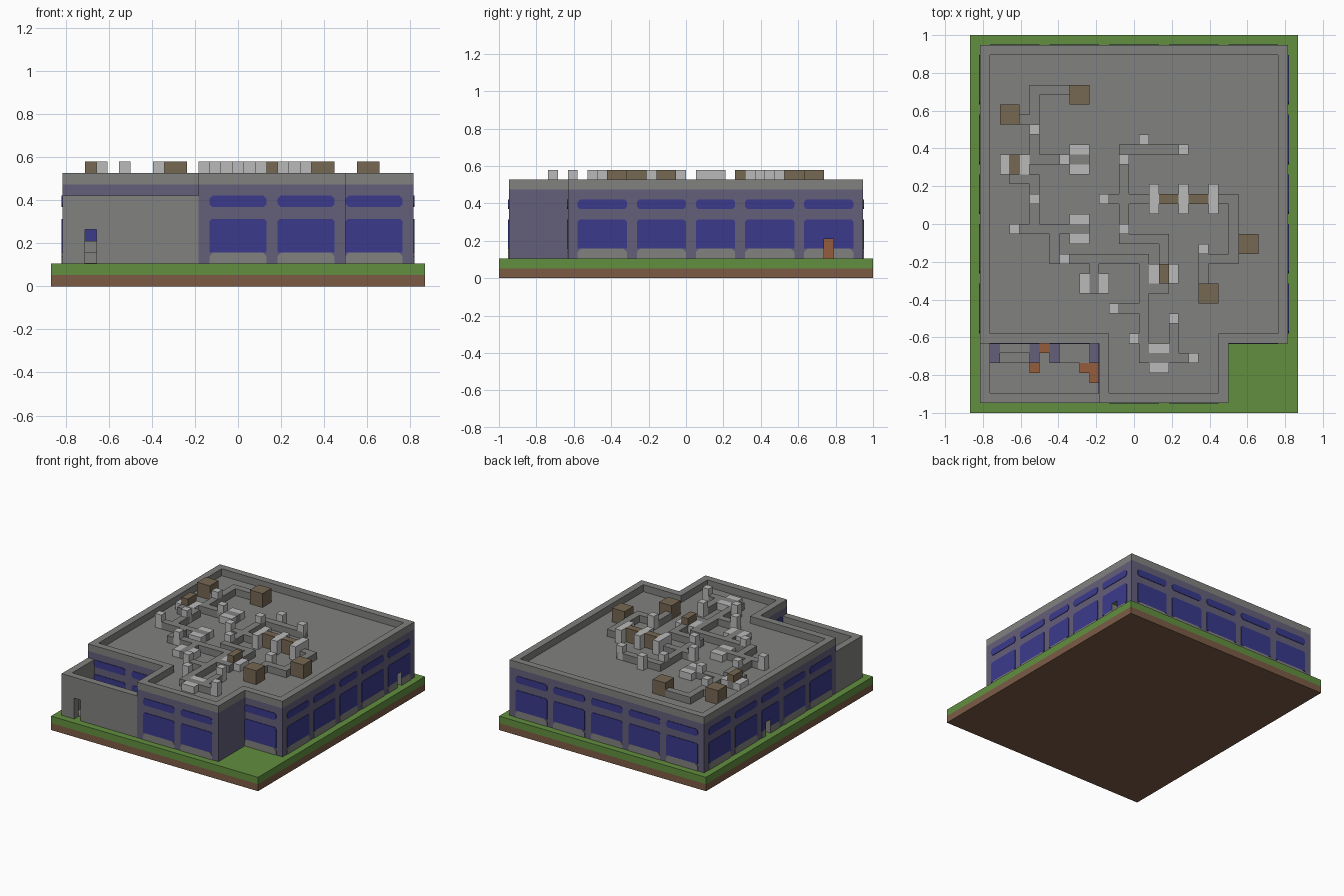
import bpy, bmesh
from mathutils import Vector

cube = bpy.data.objects.get("Cube")
if cube:
    bpy.data.objects.remove(cube, do_unlink=True)

U = 2 / 38                       # one block of the model
NX, NY = 33, 38                  # plot size in blocks


def material(name, r, g, b):
    m = bpy.data.materials.new(name)
    m.use_nodes = True
    m.diffuse_color = (r, g, b, 1)
    m.node_tree.nodes["Principled BSDF"].inputs["Base Color"].default_value = (r, g, b, 1)
    return m


concrete = material("concrete grey", .22, .22, .215)
grass = material("grass green", .12, .275, .05)
soil = material("soil brown", .2, .105, .06)
glass = material("window blue", .042, .042, .265)
cladding = material("facade purple grey", .127, .114, .19)
metal = material("light metal", .49, .49, .49)
crate = material("vent brown", .18, .137, .086)
wood = material("door brown", .3, .11, .045)


def place(x, y, z):
    return Vector(((x - NX / 2) * U, (y - NY / 2) * U, z * U))


def finish(name, bm, *mats):
    bmesh.ops.recalc_face_normals(bm, faces=bm.faces)
    mesh = bpy.data.meshes.new(name)
    bm.to_mesh(mesh)
    bm.free()
    for m in mats:
        mesh.materials.append(m)
    ob = bpy.data.objects.new(name, mesh)
    bpy.context.collection.objects.link(ob)
    return ob


def prism(bm, ring, offset):
    """Extrude a closed ring of points along an offset."""
    face = bm.faces.new([bm.verts.new(p) for p in ring])
    new = bmesh.ops.extrude_face_region(bm, geom=[face], use_keep_orig=True)
    moved = [v for v in new["geom"] if isinstance(v, bmesh.types.BMVert)]
    bmesh.ops.translate(bm, verts=moved, vec=offset)


def add_box(bm, x0, x1, y0, y1, z0, z1):
    ring = [place(x, y, z0) for x, y in ((x0, y0), (x1, y0), (x1, y1), (x0, y1))]
    prism(bm, ring, Vector((0, 0, (z1 - z0) * U)))


def boxes(name, mat, *items):
    bm = bmesh.new()
    for item in items:
        add_box(bm, *item)
    return finish(name, bm, mat)


# Ground slab
boxes("soil_slab", soil, (0, NX, 0, NY, 0, 1))
boxes("grass_slab", grass, (0, NX, 0, NY, 1, 2))

# Main building with a concrete roof deck
FLOOR, DECK, RIM, TALL = 2, 9, 10, 11
outline = [(1, 7), (13, 7), (13, 1), (26, 1), (26, 7), (32, 7), (32, 37), (1, 37)]
bm = bmesh.new()
prism(bm, [place(x, y, FLOOR) for x, y in outline], Vector((0, 0, (DECK - FLOOR) * U)))
bmesh.ops.recalc_face_normals(bm, faces=bm.faces)
for f in bm.faces:
    f.material_index = 1 if f.normal.z > .5 else 0
building = finish("building_walls", bm, cladding, concrete)

# Roof parapet
boxes("roof_parapet", concrete, *[(a, b, c, d, DECK, RIM) for a, b, c, d in (
    (1, 13, 7, 8), (13, 14, 1, 8), (14, 25, 1, 2), (25, 26, 1, 8),
    (26, 32, 7, 8), (31, 32, 8, 37), (1, 31, 36, 37), (1, 2, 8, 36))])


# Window and sill plates
def plate(bm, axis, pos, side, u0, u1, z0, z1, low, high):
    """Thin plate on a wall, with cut lower and upper corners."""
    shape = [(u0 + low, z0), (u1 - low, z0), (u1, z0 + low), (u1, z1 - high),
             (u1 - high, z1), (u0 + high, z1), (u0, z1 - high), (u0, z0 + low)]
    if not low:
        shape = [shape[0], shape[1]] + shape[3:7]
    ring = [place(pos, u, z) if axis == "x" else place(u, pos, z) for u, z in shape]
    step = side * .004
    prism(bm, ring, Vector((step, 0, 0)) if axis == "x" else Vector((0, step, 0)))


side_bays = [(8, 13), (14, 19), (20, 24), (25, 30), (31, 36)]
walls = [
    ("x", 32, 1, side_bays), ("x", 1, -1, side_bays),
    ("x", 26, 1, [(2, 7)]), ("x", 13, -1, [(2, 7)]),
    ("y", 37, 1, [(i, i + 5) for i in range(2, 32, 6)]),
    ("y", 1, -1, [(14, 19), (20, 25)]), ("y", 7, -1, [(26, 31), (2, 7), (8, 12)]),
]
panes, sills = bmesh.new(), bmesh.new()
for axis, pos, side, bays in walls:
    for a, b in bays:
        plate(panes, axis, pos, side, a, b, 3, 5.95, 0, .2)
        plate(panes, axis, pos, side, a, b, 7, 8, .25, .25)
        plate(sills, axis, pos, side, a, b, FLOOR, 3, 0, .35)
windows = finish("windows", panes, glass, concrete)
window_sills = finish("window_sills", sills, concrete, concrete)

# Recessed side doors
bm = bmesh.new()
add_box(bm, 31, 33, 33, 34, 1.9, 4)
add_box(bm, 0, 2, 22, 23, 1.9, 4)
for f in bm.faces:
    f.material_index = 1
cutter = finish("door_cutter", bm, cladding, concrete)
cutter.hide_render = True
cutter.hide_viewport = True
cutter.display_type = "WIRE"
for ob in (building, windows, window_sills):
    mod = ob.modifiers.new("door openings", "BOOLEAN")
    mod.operation, mod.solver, mod.object = "DIFFERENCE", "EXACT", cutter
boxes("side_doors", wood, (31, 31.1, 33, 34, FLOOR, 4), (1.9, 2, 22, 23, FLOOR, 4))

# Walled courtyard with a gateway
boxes("courtyard_wall", concrete, (1, 2, 1, 7, FLOOR, 8), (2, 3, 1, 2, FLOOR, 8),
      (3, 4, 1, 2, 5, 8), (4, 13, 1, 2, FLOOR, 8))
boxes("courtyard_floor", concrete, (2, 13, 2, 7, FLOOR, 2.08))
boxes("courtyard_piers", cladding, *[(i, i + 1, 5, 7, FLOOR, 4) for i in (2, 6, 8, 12)])
boxes("courtyard_ledges", concrete, (3, 6, 5, 6, FLOOR, 3), (3, 6, 6, 7, FLOOR, 4),
      (9, 12, 5, 7, FLOOR, 3))
boxes("courtyard_door", wood, (7, 8, 6, 7, FLOOR, 4))
boxes("courtyard_crates", wood, (6, 7, 4, 5, FLOOR, 3), (11, 13, 4, 5, FLOOR, 3),
      (12, 13, 3, 4, FLOOR, 3))

# Roof ducts
ducts = [
    (6, 10, 32, 33), (6, 7, 25, 32), (5, 6, 29, 30), (6, 10, 25, 26),
    (4, 7, 23, 24), (6, 7, 18, 23), (5, 10, 18, 19), (8, 9, 15, 18),
    (8, 18, 15, 16), (12, 13, 13, 15), (17, 18, 5, 15), (15, 17, 10, 11),
    (18, 20, 12, 13), (20, 21, 5, 9), (20, 22, 5, 6),
    (15, 22, 26, 27), (15, 16, 18, 26), (14, 18, 21, 22), (17, 18, 26, 27),
    (15, 20, 17, 18), (19, 20, 15, 17), (25, 27, 21, 22), (26, 27, 15, 21),
    (23, 26, 15, 16), (23, 24, 13, 15),
]
boxes("roof_ducts", concrete, *[(*d, DECK, RIM) for d in ducts])

# Duct posts
posts = [(6, 28), (9, 25), (6, 21), (4, 18), (9, 15), (13, 21), (15, 25), (17, 27),
         (21, 26), (15, 18), (23, 16), (14, 10), (16, 7), (20, 9), (22, 5)]
boxes("duct_posts", metal, *[(x, x + 1, y, y + 1, DECK, TALL) for x, y in posts])

# Air units: two light ends around a grey middle
ends, middles = [], []
for x, y in ((10, 24), (10, 17), (18, 4)):
    ends += [(x, x + 2, y + s, y + s + 1, DECK, RIM) for s in (0, 2)]
    middles.append((x, x + 2, y + 1, y + 2, DECK, RIM))
for x, y in ((11, 12), (3, 24), (18, 13)):
    ends += [(x + s, x + s + 1, y, y + 2, DECK, RIM) for s in (0, 2)]
    middles.append((x + 1, x + 2, y, y + 2, DECK, RIM))
boxes("air_unit_ends", metal, *ends)
boxes("air_unit_middles", concrete, *middles)
boxes("air_unit_caps", crate, (4, 5, 24, 26, RIM, TALL), (19, 20, 13, 15, RIM, TALL))

# Long vent line with light collars
boxes("vent_line", crate, (19, 21, 21, 22, DECK, TALL), (22, 24, 21, 22, DECK, TALL))
boxes("vent_collars", metal, *[(x, x + 1, 20, 23, DECK, TALL) for x in (18, 21, 24)])

# Square roof vents
boxes("roof_vents", crate, *[(x, x + 2, y, y + 2, DECK, TALL)
                             for x, y in ((3, 29), (10, 31), (27, 16), (23, 11))])
